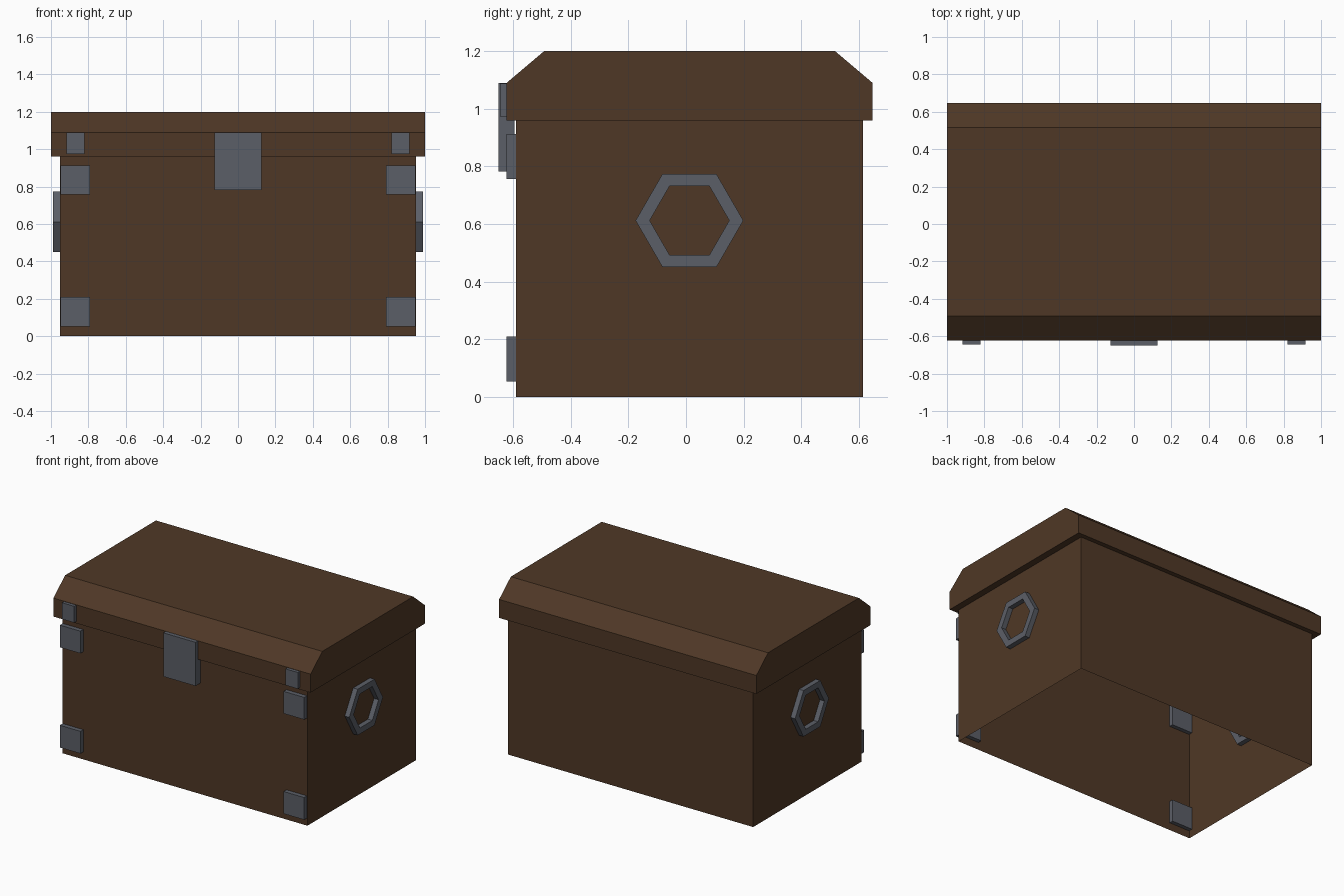
import bpy, bmesh, math

default = bpy.data.objects.get("Cube")
if default:
    bpy.data.objects.remove(default, do_unlink=True)


def make_material(name, colour):
    mat = bpy.data.materials.new(name)
    mat.use_nodes = True
    mat.diffuse_color = colour
    mat.node_tree.nodes["Principled BSDF"].inputs["Base Color"].default_value = colour
    return mat


wood = make_material("dark brown wood", (0.078, 0.039, 0.019, 1))
iron = make_material("grey iron", (0.105, 0.113, 0.135, 1))


def finish(name, bm, mat):
    bmesh.ops.recalc_face_normals(bm, faces=bm.faces)
    mesh = bpy.data.meshes.new(name)
    bm.to_mesh(mesh)
    bm.free()
    mesh.materials.append(mat)
    obj = bpy.data.objects.new(name, mesh)
    bpy.context.scene.collection.objects.link(obj)
    return obj


def box(name, xs, ys, zs, mat, hollow=False):
    bm = bmesh.new()
    bmesh.ops.create_cube(bm, size=1)
    for v in bm.verts:
        v.co = [r[0] if c < 0 else r[1] for c, r in zip(v.co, (xs, ys, zs))]
    if hollow:
        ends = [f for f in bm.faces if abs(f.normal.z) > 0.5]
        bmesh.ops.delete(bm, geom=ends, context='FACES_ONLY')
    return finish(name, bm, mat)


def lid(name, profile, half_width, mat):
    bm = bmesh.new()
    face = bm.faces.new([bm.verts.new((-half_width, y, z)) for y, z in profile])
    ext = bmesh.ops.extrude_face_region(bm, geom=[face], use_keep_orig=True)
    moved = [g for g in ext["geom"] if isinstance(g, bmesh.types.BMVert)]
    bmesh.ops.translate(bm, verts=moved, vec=(2 * half_width, 0, 0))
    return finish(name, bm, mat)


def hex_ring(name, x0, x1, centre, outer, inner, mat):
    bm = bmesh.new()
    loops = []
    for x, r in ((x0, outer), (x1, outer), (x1, inner), (x0, inner)):
        angles = [i * math.pi / 3 for i in range(6)]
        loops.append([bm.verts.new((x, centre[0] + r * math.cos(a),
                                    centre[1] + r * math.sin(a))) for a in angles])
    for k in range(4):
        a, b = loops[k], loops[(k + 1) % 4]
        for i in range(6):
            j = (i + 1) % 6
            bm.faces.new((a[i], a[j], b[j], b[i]))
    return finish(name, bm, mat)


# Open-bottomed body and chamfered lid
box("chest_body", (-0.953, 0.953), (-0.59, 0.615), (0, 0.96), wood, hollow=True)
lid("chest_lid", [(-0.622, 0.96), (0.647, 0.96), (0.647, 1.09),
                  (0.517, 1.2), (-0.492, 1.2), (-0.622, 1.09)], 1.0, wood)

# Front latch
box("latch", (-0.125, 0.125), (-0.65, -0.595), (0.783, 1.09), iron)

# Corner plates, lid plates and ring handles on both sides
for side, s in (("left", 1), ("right", -1)):
    plate_x = sorted((s * 0.79, s * 0.95))
    for level, z in (("lower", 0.053), ("upper", 0.757)):
        box(f"{side}_{level}_corner_plate", plate_x, (-0.622, -0.562),
            (z, z + 0.156), iron)
    box(f"{side}_lid_plate", sorted((s * 0.822, s * 0.917)), (-0.645, -0.6),
        (0.973, 1.088), iron)
    hex_ring(f"{side}_handle", s * 0.92, s * 0.988, (0.012, 0.612), 0.187, 0.138, iron)
